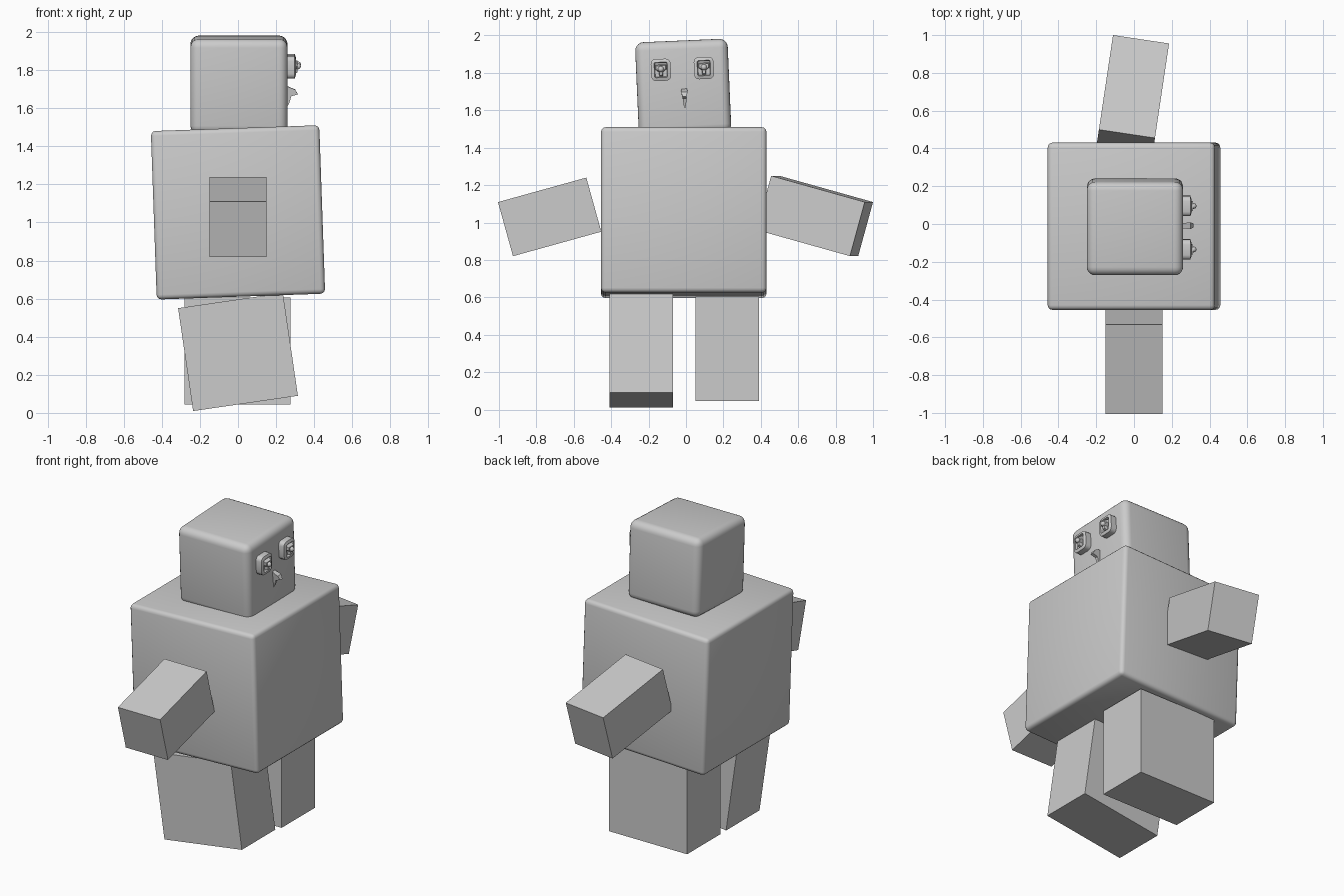
import bpy
import bmesh
from math import radians
from mathutils import Matrix, Vector

old = bpy.data.objects.get("Cube")
if old:
    bpy.data.objects.remove(old, do_unlink=True)

grey = bpy.data.materials.new("plain grey")
grey.use_nodes = True
colour = (0.6, 0.6, 0.6, 1)
grey.diffuse_color = colour
grey.node_tree.nodes["Principled BSDF"].inputs["Base Color"].default_value = colour


def finish(name, bm, centre=(0, 0, 0), turn=(0, 0, 0)):
    """Turn a bmesh into a named, placed object."""
    bmesh.ops.recalc_face_normals(bm, faces=bm.faces)
    mesh = bpy.data.meshes.new(name)
    bm.to_mesh(mesh)
    bm.free()
    mesh.materials.append(grey)
    obj = bpy.data.objects.new(name, mesh)
    bpy.context.collection.objects.link(obj)
    obj.location = centre
    obj.rotation_euler = [radians(a) for a in turn]
    return obj


def smooth(obj, angle=40):
    bpy.ops.object.select_all(action="DESELECT")
    obj.select_set(True)
    bpy.context.view_layer.objects.active = obj
    bpy.ops.object.shade_smooth_by_angle(angle=radians(angle))


def block(name, centre, size, turn=(0, 0, 0), bevel=0, segments=4):
    bm = bmesh.new()
    bmesh.ops.create_cube(bm, size=1)
    bmesh.ops.scale(bm, vec=size, verts=bm.verts)
    if bevel:
        bmesh.ops.bevel(bm, geom=bm.edges[:], offset=bevel, segments=segments,
                        profile=0.5, affect="EDGES")
    obj = finish(name, bm, centre, turn)
    if bevel:
        smooth(obj)
    return obj


# Torso and head
block("torso", (0, -0.012, 1.053), (0.885, 0.885, 0.885), (0, -2, 0), 0.025, 3)
HEAD, TILT = Vector((0.005, -0.015, 1.723)), 2.5
block("head", HEAD, (0.51, 0.495, 0.5), (TILT, 0, 0), 0.045, 5)

# Arms
block("right_arm", (0, -0.729, 1.03), (0.3, 0.49, 0.3), (15.5, 0, 0))
block("left_arm", (-0.006, 0.688, 1.035), (0.3, 0.525, 0.3), (-15.5, 0, -8.5))

# Legs
block("right_leg", (0, -0.24, 0.32), (0.556, 0.34, 0.546), (0, -8.3, 0))
block("left_leg", (-0.003, 0.22, 0.325), (0.556, 0.34, 0.56))


def on_head(offset):
    return HEAD + Matrix.Rotation(radians(TILT), 3, "X") @ Vector(offset)


def prism(bm, outline, back, front, shrink):
    """Extrude a (y, z) outline along x, narrowing it towards the front."""
    rings = [[bm.verts.new((x, y * s, z * s)) for y, z in outline]
             for x, s in ((back, 1), (front, shrink))]
    bm.faces.new(rings[0])
    bm.faces.new(rings[1])
    for i in range(len(outline)):
        j = (i + 1) % len(outline)
        bm.faces.new((rings[0][i], rings[0][j], rings[1][j], rings[1][i]))


def eye(name, y):
    # Rounded socket with a sunken centre
    bm = bmesh.new()
    bmesh.ops.create_cube(bm, size=1)
    bmesh.ops.scale(bm, vec=(0.05, 0.106, 0.118), verts=bm.verts)
    long_edges = [e for e in bm.edges
                  if abs(e.verts[0].co.x - e.verts[1].co.x) > 0.01]
    bmesh.ops.bevel(bm, geom=long_edges, offset=0.025, segments=3,
                    profile=0.5, affect="EDGES")
    front = max(bm.faces, key=lambda f: f.calc_center_median().x)
    bmesh.ops.inset_region(bm, faces=[front], thickness=0.018, depth=0.006)
    bmesh.ops.inset_region(bm, faces=[front], thickness=0.004, depth=-0.014)
    # Raised pupil, broad above and narrow below
    prism(bm, [(-0.034, 0.03), (0.034, 0.03), (0.034, 0.005), (0.012, -0.012),
               (0.01, -0.038), (-0.01, -0.038), (-0.012, -0.012),
               (-0.034, 0.005)], 0.01, 0.04, 0.75)
    bmesh.ops.create_icosphere(
        bm, subdivisions=2, radius=0.016,
        matrix=Matrix.Translation((0.042, 0, 0.004)))
    smooth(finish(name, bm, on_head((0.268, y, 0.098)), (TILT, 0, 0)), 35)


eye("right_eye", -0.115)
eye("left_eye", 0.115)

# Beak: a thin hooked wedge tapering downward
bm = bmesh.new()
side = [(-0.02, 0.05, 0.012), (0.04, 0.025, 0.018), (0.055, 0.0, 0.01),
        (0.02, -0.01, 0.01), (0.008, -0.05, 0.006), (-0.02, -0.09, 0.002)]
halves = [[bm.verts.new((x, s * w, z)) for x, z, w in side] for s in (-1, 1)]
bm.faces.new(halves[0])
bm.faces.new(halves[1])
for i in range(len(side)):
    j = (i + 1) % len(side)
    bm.faces.new((halves[0][i], halves[0][j], halves[1][j], halves[1][i]))
finish("beak", bm, on_head((0.255, 0.005, -0.05)), (TILT, 0, 0))
